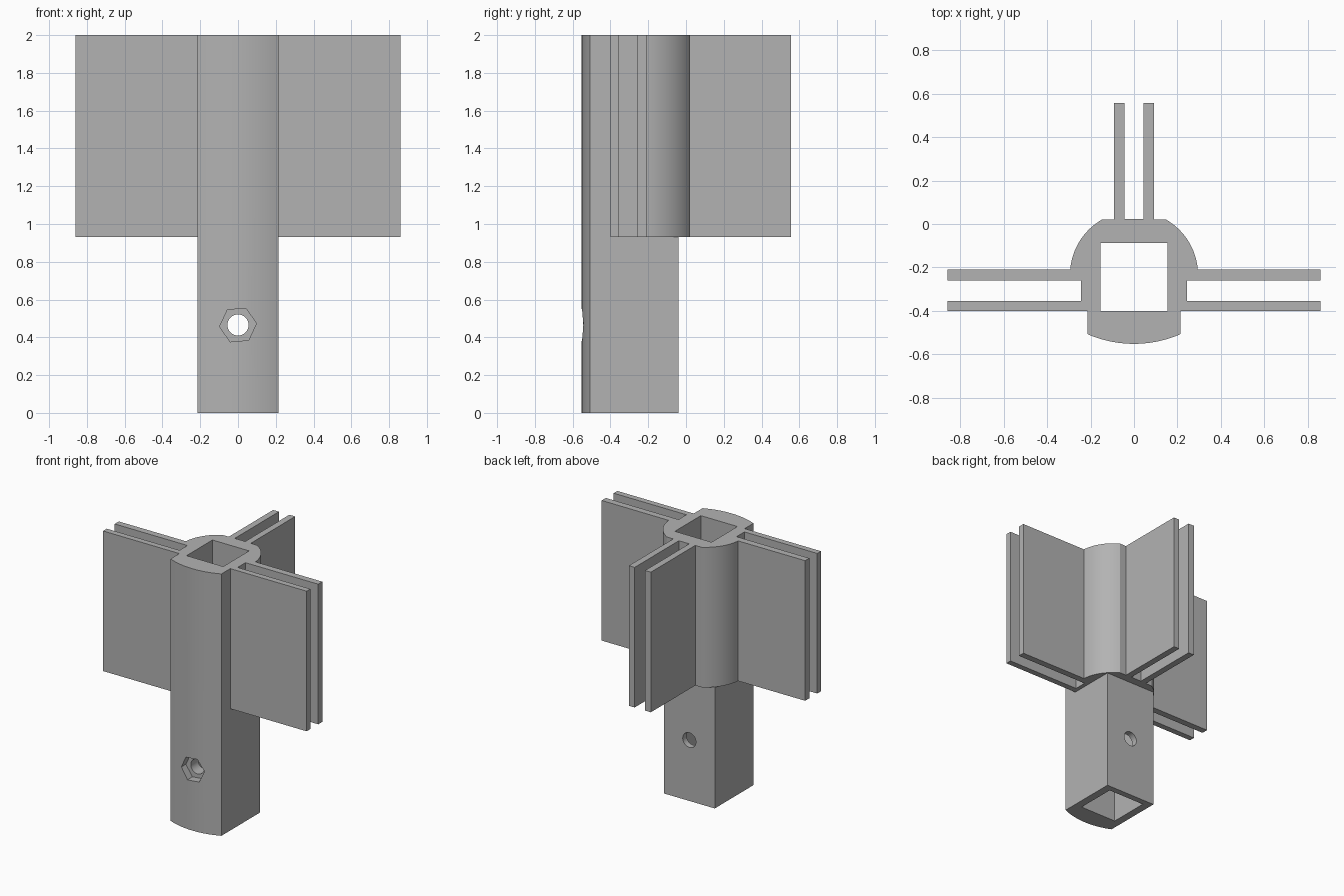
import bpy
import bmesh
from math import asin, cos, sin, radians
from mathutils import Matrix

cube = bpy.data.objects.get("Cube")
if cube:
    bpy.data.objects.remove(cube, do_unlink=True)

HEIGHT, COLLAR_Z, HOLE_Z = 2.0, 0.93, 0.465

grey = bpy.data.materials.new("plain grey")
grey.use_nodes = True
grey.diffuse_color = (0.45, 0.45, 0.45, 1)
grey.node_tree.nodes["Principled BSDF"].inputs["Base Color"].default_value = grey.diffuse_color


def arc(cx, cy, r, start, end, steps):
    """Points on an arc, angles in degrees."""
    angles = [radians(start + (end - start) * i / steps) for i in range(steps + 1)]
    return [(cx + r * cos(a), cy + r * sin(a)) for a in angles]


def prism(name, outline, z0, z1, matrix=Matrix()):
    """Extrude a closed outline from z0 to z1."""
    bm = bmesh.new()
    base = bm.faces.new([bm.verts.new((x, y, z0)) for x, y in outline])
    top = bmesh.ops.extrude_face_region(bm, geom=[base])["geom"]
    verts = [v for v in top if isinstance(v, bmesh.types.BMVert)]
    bmesh.ops.translate(bm, verts=verts, vec=(0, 0, z1 - z0))
    bmesh.ops.transform(bm, matrix=matrix, verts=bm.verts)
    bmesh.ops.recalc_face_normals(bm, faces=bm.faces)
    mesh = bpy.data.meshes.new(name)
    bm.to_mesh(mesh)
    bm.free()
    mesh.materials.append(grey)
    obj = bpy.data.objects.new(name, mesh)
    bpy.context.collection.objects.link(obj)
    return obj


def combine(target, tool, operation):
    """Apply a boolean and discard the tool."""
    mod = target.modifiers.new(operation, 'BOOLEAN')
    mod.operation, mod.object, mod.solver = operation, tool, 'EXACT'
    bpy.context.view_layer.objects.active = target
    bpy.ops.object.modifier_apply(modifier=mod.name)
    bpy.data.objects.remove(tool, do_unlink=True)


# Square post with a bowed front
bow_r = 0.536
half = asin(0.215 / bow_r) * 57.29578
post = prism("bracket_post",
             arc(0, bow_r - 0.552, bow_r, 270 - half, 270 + half, 24)
             + [(0.215, -0.04), (-0.215, -0.04)], 0, HEIGHT)

# Collar with three pairs of panel-gripping fins: half outline, then mirrored
right = [(0.215, -0.40), (0.86, -0.40), (0.86, -0.355), (0.245, -0.355),
         (0.245, -0.26), (0.86, -0.26), (0.86, -0.21)]
right += arc(0, -0.235, 0.295, 5, 60.2, 16)
right += [(0.093, 0.021), (0.093, 0.557), (0.044, 0.557), (0.044, 0.024)]
left = [(-x, y) for x, y in reversed(right)]
combine(post, prism("collar", right + left, COLLAR_Z, HEIGHT), 'UNION')

# Square channel through the full height
channel = [(-0.155, -0.40), (0.155, -0.40), (0.155, -0.087), (-0.155, -0.087)]
combine(post, prism("channel", channel, -0.1, HEIGHT + 0.1), 'DIFFERENCE')

# Bolt hole front to back, with a hexagonal nut pocket in the front
forward = Matrix.Translation((0, 0, HOLE_Z)) @ Matrix.Rotation(radians(90), 4, 'X')
combine(post, prism("bolt_hole", arc(0, 0, 0.056, 0, 348.75, 31), -0.2, 0.8, forward), 'DIFFERENCE')
combine(post, prism("nut_pocket", arc(0, 0, 0.098, 5, 305, 5), 0.49, 0.8, forward), 'DIFFERENCE')

# Smooth curves, crisp corners
bpy.ops.object.select_all(action='DESELECT')
post.select_set(True)
bpy.context.view_layer.objects.active = post
bpy.ops.object.shade_smooth_by_angle(angle=radians(25))
